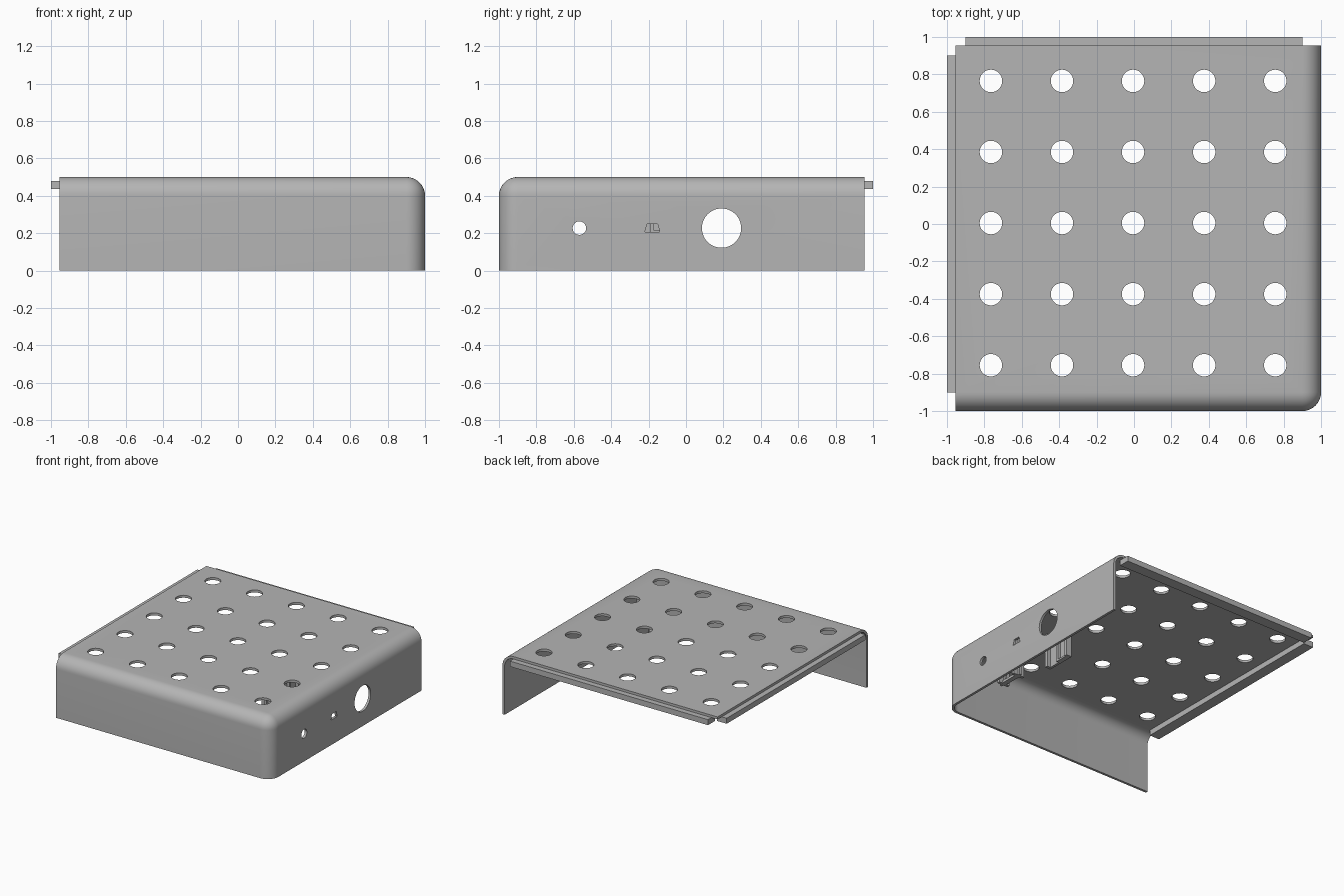
import bpy, bmesh
from math import radians
from mathutils import Matrix, Vector

default = bpy.data.objects.get("Cube")
if default:
    bpy.data.objects.remove(default)

grey = bpy.data.materials.new("plain_grey")
grey.use_nodes = True
grey.diffuse_color = (0.46, 0.46, 0.46, 1)
grey.node_tree.nodes["Principled BSDF"].inputs["Base Color"].default_value = grey.diffuse_color

EDGE, TOP, WALL, ROUND = 0.955, 0.5, 0.02, 0.1


def make_object(name, bm):
    bmesh.ops.recalc_face_normals(bm, faces=bm.faces)
    mesh = bpy.data.meshes.new(name)
    bm.to_mesh(mesh)
    bm.free()
    mesh.materials.append(grey)
    obj = bpy.data.objects.new(name, mesh)
    bpy.context.collection.objects.link(obj)
    return obj


def add_box(bm, low, high):
    low, high = Vector(low), Vector(high)
    place = Matrix.Translation((low + high) / 2) @ Matrix.Diagonal((*(high - low), 1))
    return bmesh.ops.create_cube(bm, size=1, matrix=place)["verts"]


def box_object(name, *boxes):
    bm = bmesh.new()
    for low, high in boxes:
        add_box(bm, low, high)
    return make_object(name, bm)


def add_cylinder(bm, centre, radius, depth, turn=Matrix()):
    bmesh.ops.create_cone(bm, cap_ends=True, segments=48, radius1=radius, radius2=radius,
                          depth=depth, matrix=Matrix.Translation(centre) @ turn)


# Shell: box with three rounded edges meeting at one corner, open on three sides
bm = bmesh.new()
add_box(bm, (-EDGE, -1, 0), (1, EDGE, TOP))


def on_side(item, axis, value):
    return all(abs(v.co[axis] - value) < 1e-4 for v in item.verts)


outer = ((0, 1), (1, -1), (2, TOP))
rounded = [e for e in bm.edges if sum(on_side(e, a, v) for a, v in outer) == 2]
bmesh.ops.bevel(bm, geom=rounded, offset=ROUND, segments=10, profile=0.5, affect="EDGES")
open_sides = ((0, -EDGE), (1, EDGE), (2, 0))
bmesh.ops.delete(bm, geom=[f for f in bm.faces if any(on_side(f, a, v) for a, v in open_sides)],
                 context="FACES")
shell = make_object("case_shell", bm)
# The open sheet keeps its outward direction
if any(p.normal.z < -0.9 for p in shell.data.polygons):
    shell.data.flip_normals()
thick = shell.modifiers.new("thickness", "SOLIDIFY")
thick.thickness = WALL
thick.offset = -1
thick.use_even_offset = True

# Cutter: vent grid, power jack hole, cable hole and tapered port
bm = bmesh.new()
for i in range(5):
    for j in range(5):
        add_cylinder(bm, (-0.765 + 0.38 * i, -0.755 + 0.38 * j, TOP), 0.06, 0.2)
sideways = Matrix.Rotation(radians(90), 4, "Y")
for y, radius in ((-0.57, 0.036), (0.19, 0.105)):
    add_cylinder(bm, (1, y, 0.227), radius, 0.2, sideways)
for v in add_box(bm, (0.9, -0.22, 0.205), (1.1, -0.14, 0.25)):
    if v.co.z > 0.23:
        v.co.y = -0.18 + (v.co.y + 0.18) * 0.7
cutter = make_object("hole_cutter", bm)
cutter.hide_render = True
cut = shell.modifiers.new("holes", "BOOLEAN")
cut.operation = "DIFFERENCE"
cut.solver = "EXACT"
cut.object = cutter

bpy.ops.object.select_all(action="DESELECT")
shell.select_set(True)
bpy.context.view_layer.objects.active = shell
for modifier in ("thickness", "holes"):
    bpy.ops.object.modifier_apply(modifier=modifier)
bpy.data.objects.remove(cutter)
bpy.ops.object.shade_smooth_by_angle(angle=radians(30))

# Joining lips under the two open edges of the top
CEILING = TOP - WALL
box_object("left_lip", ((-1, -0.9, 0.435), (-0.91, 0.9, CEILING)))
box_object("back_lip", ((-0.9, 0.91, 0.435), (0.9, 1, CEILING)))

# Port board holder: hanging plate with raised ribs and a foot
box_object("port_holder",
           ((0.56, -0.31, 0.2), (0.58, -0.06, CEILING)),
           ((0.58, -0.31, 0.2), (0.61, -0.285, CEILING)),
           ((0.58, -0.085, 0.2), (0.61, -0.06, CEILING)),
           ((0.58, -0.19, 0.2), (0.6, -0.17, CEILING)),
           ((0.58, -0.17, 0.2), (0.6, -0.085, 0.215)))

# Jack cradle: two hanging arms joined below the jack
for name, side in (("front", -1), ("back", 1)):
    y = -0.57 + side * 0.085
    box_object("jack_arm_" + name,
               ((0.68, y - 0.012, 0.16), (0.78, y + 0.012, CEILING)),
               ((0.72, y - 0.03, 0.16), (0.74, y + 0.03, CEILING)))
box_object("jack_rest", ((0.71, -0.655, 0.16), (0.75, -0.485, 0.18)))
